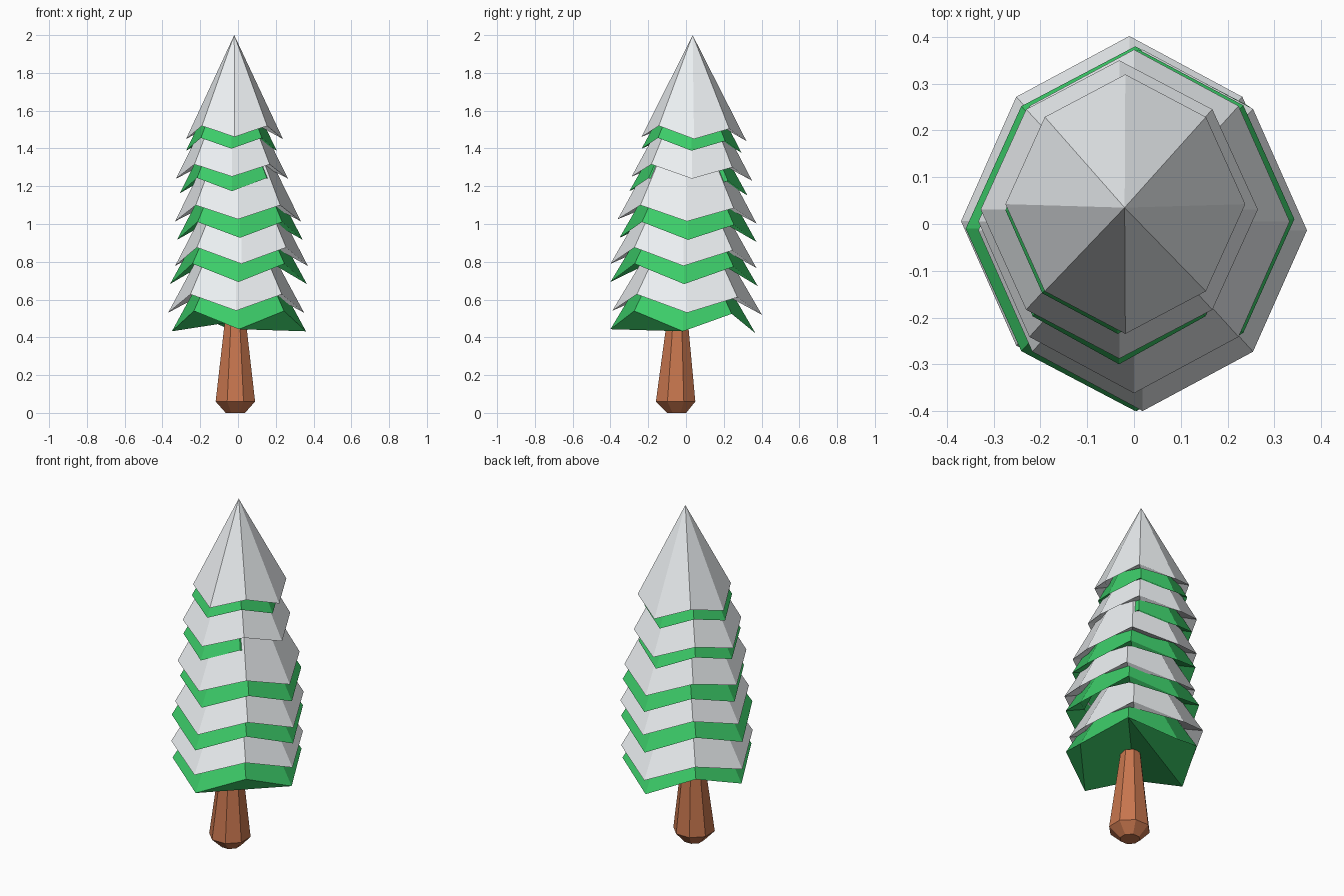
import bpy, bmesh, math

if "Cube" in bpy.data.objects:
    bpy.data.objects.remove(bpy.data.objects["Cube"])


def material(name, rgb):
    m = bpy.data.materials.new(name)
    m.diffuse_color = (*rgb, 1)
    m.use_nodes = True
    m.node_tree.nodes["Principled BSDF"].inputs["Base Color"].default_value = m.diffuse_color
    return m


SNOW = material("snow_white", (0.83, 0.86, 0.88))
GREEN = material("needle_green", (0.045, 0.6, 0.14))
BARK = material("bark_brown", (0.57, 0.18, 0.076))


def finish(bm, name, mat):
    bmesh.ops.recalc_face_normals(bm, faces=bm.faces)
    me = bpy.data.meshes.new(name)
    bm.to_mesh(me)
    bm.free()
    me.materials.append(mat)
    bpy.context.collection.objects.link(bpy.data.objects.new(name, me))


def tier(name, mat, x0, x1, y0, y1, z, lift, height, cap=False):
    """Eight-sided drooping cone: low points on the axes, raised diagonals."""
    bm = bmesh.new()
    cx, cy = (x0 + x1) / 2, (y0 + y1) / 2
    hx, hy = (x1 - x0) / 2, (y1 - y0) / 2
    if z > 1.4 and mat is SNOW:
        cx, cy = -0.02, 0.035
    mx, my = (x0 + x1) / 2, (y0 + y1) / 2
    rim = []
    for i in range(8):                       # F, FR, R, BR, B, BL, L, FL
        a = math.radians(-90 + 45 * i)
        k = 0.95 if i % 2 else 1.0
        tilt = -0.011 * math.sin(a)
        rim.append(bm.verts.new((mx + hx * k * math.cos(a), my + hy * k * math.sin(a),
                                 z + tilt + (lift if i % 2 else 0))))
    apex = bm.verts.new((cx, cy, z + height))
    for i in range(8):
        bm.faces.new((rim[i], rim[(i + 1) % 8], apex))
    if cap:
        # folded underside of the lowest tier
        for t in ((0, 1, 2), (0, 2, 3), (0, 3, 7), (7, 3, 6), (6, 3, 5), (5, 3, 4)):
            bm.faces.new([rim[j] for j in t])
    else:
        # underside running inwards to the tier below
        inner = [bm.verts.new((mx + (v.co.x - mx) * 0.72, my + (v.co.y - my) * 0.72,
                               z + lift + 0.01)) for v in rim]
        for i in range(8):
            j = (i + 1) % 8
            bm.faces.new((rim[j], rim[i], inner[i], inner[j]))
    finish(bm, name, mat)


# Foliage, top to bottom: x range, y range, rim height, diagonal lift, cone height
TIERS = [
    (-.275, .238, -.235, .320, 1.450, .062, .550),
    (-.275, .205, -.235, .294, 1.388, .060, .500),
    (-.328, .265, -.288, .350, 1.240, .068, .600),
    (-.307, .243, -.300, .325, 1.163, .073, .560),
    (-.333, .333, -.362, .373, 1.014, .078, .680),
    (-.323, .343, -.352, .373, 0.916, .087, .640),
    (-.333, .370, -.400, .373, 0.778, .090, .680),
    (-.360, .365, -.400, .380, 0.682, .100, .660),
    (-.370, .350, -.390, .402, 0.530, .090, .670),
    (-.350, .360, -.400, .368, 0.432, .100, .650),
]
for n, t in enumerate(TIERS):
    kind, mat = ("snow", SNOW) if n % 2 == 0 else ("branches", GREEN)
    tier(f"{kind}_tier_{n // 2 + 1}", mat, *t, cap=(n == 9))

# Trunk: eight-sided, flared at the foot and chamfered to the ground
bm = bmesh.new()
rings = []
for r, z, cy in ((.055, 0, -.05), (.113, .06, -.055), (.056, .52, -.045)):
    rings.append([bm.verts.new((-.014 + r * math.cos(math.radians(22.5 + 45 * i)),
                                cy + r * math.sin(math.radians(22.5 + 45 * i)), z))
                  for i in range(8)])
for a, b in zip(rings, rings[1:]):
    for i in range(8):
        j = (i + 1) % 8
        bm.faces.new((a[i], a[j], b[j], b[i]))
bm.faces.new(rings[0])
bm.faces.new(rings[-1])
finish(bm, "trunk", BARK)
